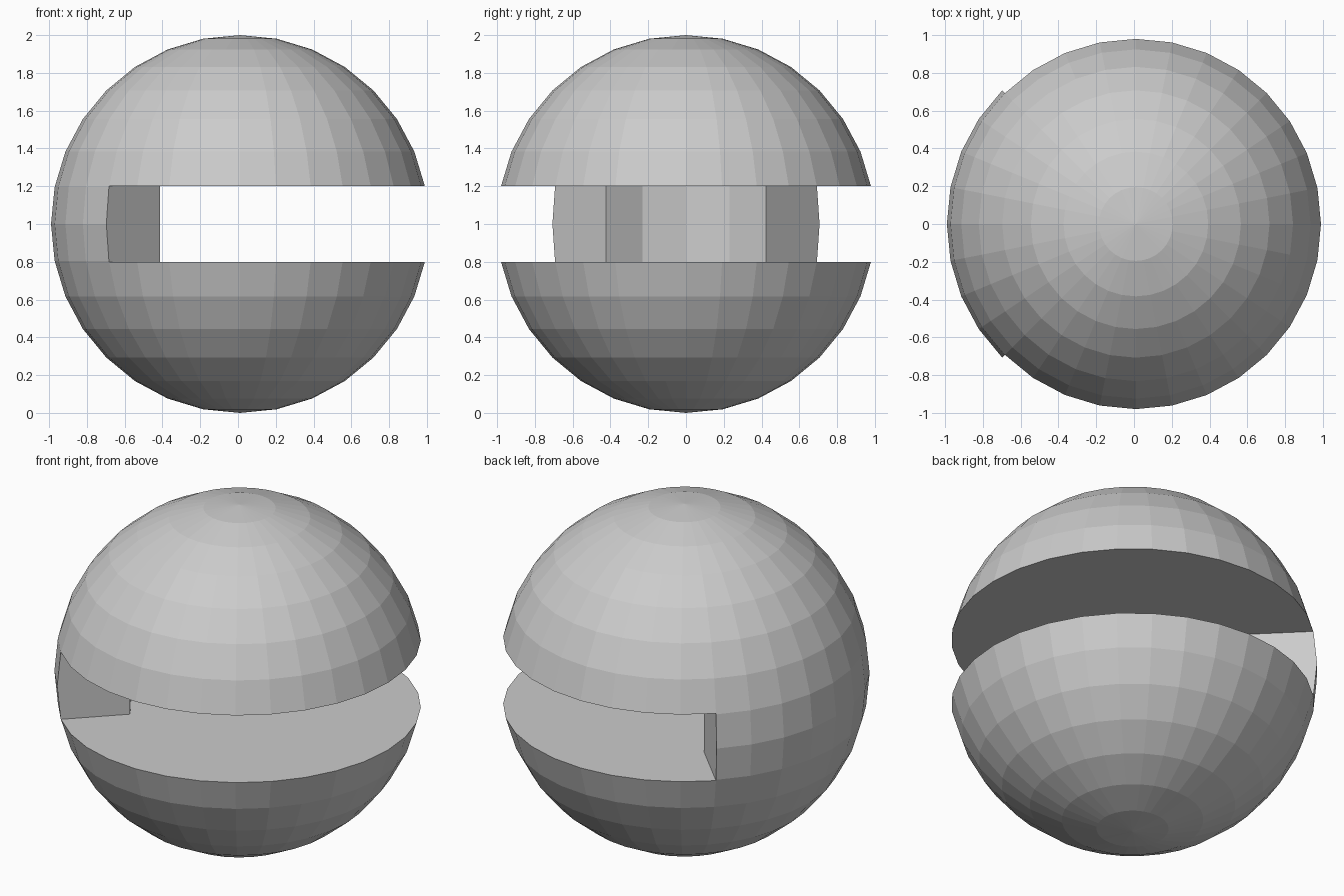
import bpy, bmesh
from math import radians, cos, sin

if "Cube" in bpy.data.objects:
    bpy.data.objects.remove(bpy.data.objects["Cube"])

CX = 0.01  # the slot removes the equator on +x, so the ball sits slightly off centre

# Faceted ball
bpy.ops.mesh.primitive_uv_sphere_add(segments=32, ring_count=16, radius=1, location=(CX, 0, 1))
ball = bpy.context.object
ball.name = "slotted_ball"

# Slot cutter: a 270 degree sector plus a 16-sided core, extruded upwards
def polar(r, deg):
    return (r * cos(radians(deg)), r * sin(radians(deg)), -0.2)

outline = [polar(1.6, a) for a in range(-135, 136, 30)]
outline += [polar(0.6, 135 + 22.5 * i) for i in range(5)]
bm = bmesh.new()
face = bm.faces.new([bm.verts.new(p) for p in outline])
top = bmesh.ops.extrude_face_region(bm, geom=[face])["geom"]
bmesh.ops.translate(bm, vec=(0, 0, 0.4), verts=[v for v in top if isinstance(v, bmesh.types.BMVert)])
bmesh.ops.recalc_face_normals(bm, faces=bm.faces)
mesh = bpy.data.meshes.new("slot_cutter")
bm.to_mesh(mesh)
bm.free()
cutter = bpy.data.objects.new("slot_cutter", mesh)
cutter.location = (CX, 0, 1)
bpy.context.collection.objects.link(cutter)

# Cut the slot
cut = ball.modifiers.new("slot", 'BOOLEAN')
cut.operation = 'DIFFERENCE'
cut.solver = 'EXACT'
cut.object = cutter
bpy.context.view_layer.objects.active = ball
bpy.ops.object.modifier_apply(modifier=cut.name)
bpy.data.objects.remove(cutter)
